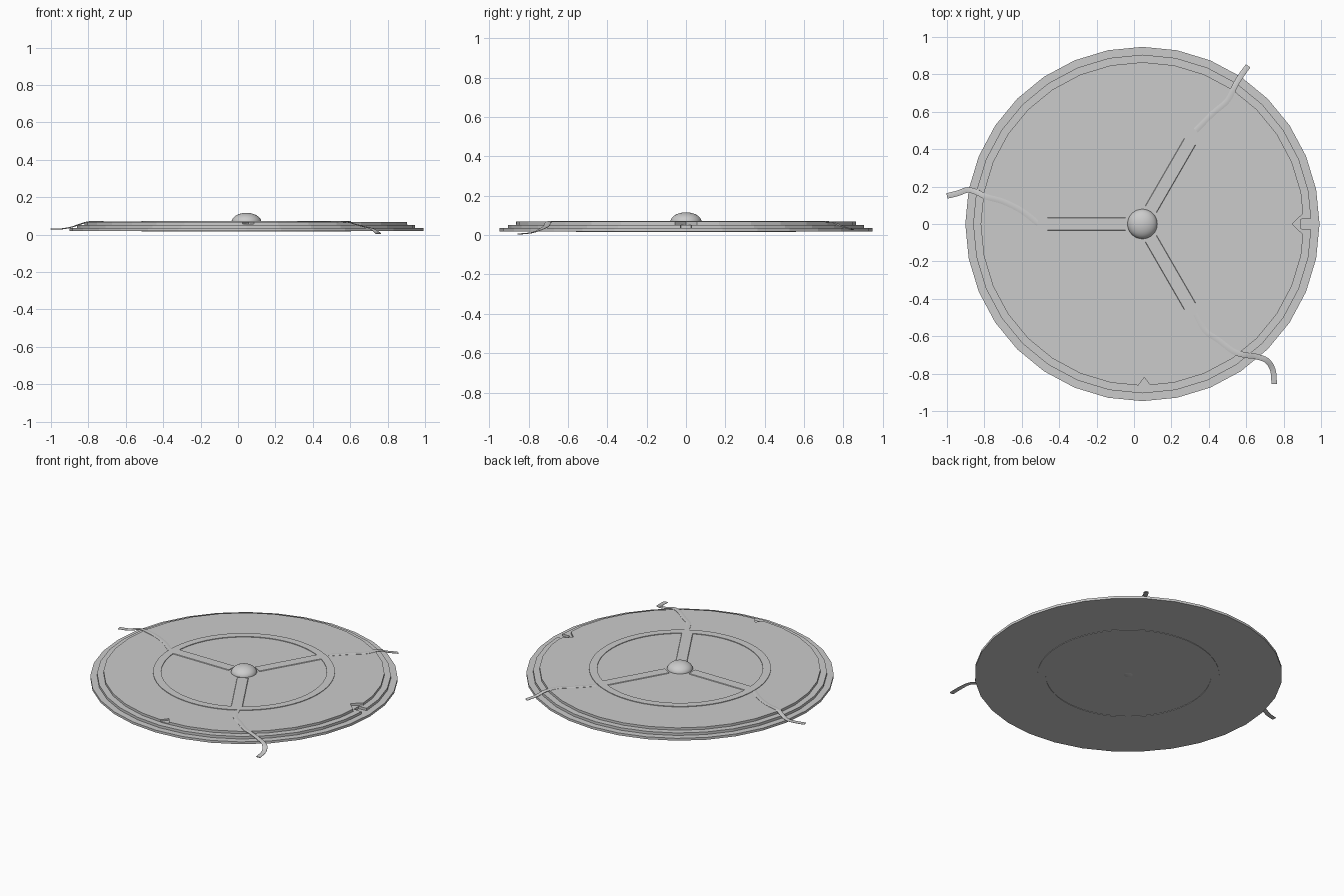
import bpy, bmesh, math
from mathutils import Vector

if "Cube" in bpy.data.objects:
    bpy.data.objects.remove(bpy.data.objects["Cube"])

CX = 0.045   # disc centre in x


def finish(name, bm):
    bmesh.ops.recalc_face_normals(bm, faces=bm.faces)
    me = bpy.data.meshes.new(name)
    bm.to_mesh(me)
    bm.free()
    ob = bpy.data.objects.new(name, me)
    bpy.context.collection.objects.link(ob)
    return ob


def lathe(name, profile, sides, closed=False):
    """Revolve (radius, z) points around the disc centre."""
    bm = bmesh.new()
    rings = []
    for r, z in profile:
        rings.append([bm.verts.new((CX + r * math.cos(2 * math.pi * i / sides),
                                    r * math.sin(2 * math.pi * i / sides), z))
                      for i in range(sides)])
    pairs = list(zip(rings, rings[1:]))
    if closed:
        pairs.append((rings[-1], rings[0]))
    else:
        bm.faces.new(rings[0])
        bm.faces.new(rings[-1])
    for a, b in pairs:
        for i in range(sides):
            j = (i + 1) % sides
            bm.faces.new((a[i], a[j], b[j], b[i]))
    return finish(name, bm)


def prism(name, outline, z0, z1):
    bm = bmesh.new()
    lo = [bm.verts.new((x, y, z0)) for x, y in outline]
    hi = [bm.verts.new((x, y, z1)) for x, y in outline]
    bm.faces.new(lo)
    bm.faces.new(hi)
    for i in range(len(lo)):
        j = (i + 1) % len(lo)
        bm.faces.new((lo[i], lo[j], hi[j], hi[i]))
    return finish(name, bm)


def strap(name, pts, width=0.032, thick=0.006, steps=4):
    """Flat flexible strip swept along a smoothed path."""
    p = [Vector(q) for q in pts]
    p = [2 * p[0] - p[1]] + p + [2 * p[-1] - p[-2]]
    path = []
    for i in range(1, len(p) - 2):
        a, b, c, d = p[i - 1:i + 3]
        for s in range(steps):
            t = s / steps
            path.append(0.5 * (2 * b + (c - a) * t + (2 * a - 5 * b + 4 * c - d) * t * t
                               + (3 * b - a - 3 * c + d) * t ** 3))
    path.append(p[-2])
    bm = bmesh.new()
    rings = []
    for i, c in enumerate(path):
        d = path[min(i + 1, len(path) - 1)] - path[max(i - 1, 0)]
        side = Vector((-d.y, d.x, 0)).normalized()
        up = d.cross(side).normalized()
        ring = []
        for k in range(8):
            an = math.pi * (k + 0.5) / 4
            ring.append(bm.verts.new(c + side * math.cos(an) * width / 2
                                     + up * math.sin(an) * thick / 2))
        rings.append(ring)
    for a, b in zip(rings, rings[1:]):
        for k in range(8):
            m = (k + 1) % 8
            bm.faces.new((a[k], a[m], b[m], b[k]))
    bm.faces.new(rings[0])
    bm.faces.new(rings[-1])
    return finish(name, bm)


# Three-tier disc
disc = lathe("stepped_disc", [(0.947, 0.019), (0.947, 0.035), (0.905, 0.035),
                              (0.905, 0.052), (0.865, 0.052), (0.865, 0.068)], 32)

# Chips broken out of the rim
chips = [prism("chip_cutter_upper", [(0.845, 0), (0.93, -0.08), (0.93, 0.08)], 0.0525, 0.1),
         prism("chip_cutter_lower", [(0.89, -0.025), (0.96, -0.03), (0.96, 0.03),
                                     (0.89, 0.025)], 0.0355, 0.1),
         prism("chip_cutter_front", [(0.055, -0.82), (0.10, -0.88), (0.01, -0.88)],
               0.057, 0.1)]
for c in chips:
    c.hide_render = True
    c.hide_set(True)
    mod = disc.modifiers.new(c.name, 'BOOLEAN')
    mod.operation = 'DIFFERENCE'
    mod.object = c
    mod.solver = 'EXACT'

# Raised ring passing through the disc
lathe("inner_ring", [(0.51, 0.016), (0.56, 0.016), (0.56, 0.072), (0.51, 0.072)], 64, True)

# Three spokes with slightly sloped sides
for i, deg in enumerate((60, 180, 300)):
    a = math.radians(deg)
    bm = bmesh.new()
    bmesh.ops.create_cube(bm, size=1)
    for v in bm.verts:
        w = 0.066 if v.co.z > 0 else 0.076
        x, y = (0.09 if v.co.x < 0 else 0.52), v.co.y * w
        z = 0.072 if v.co.z > 0 else 0.064
        v.co = (CX + x * math.cos(a) - y * math.sin(a), x * math.sin(a) + y * math.cos(a), z)
    finish("spoke_%d" % (i + 1), bm)

# Central dome
bpy.ops.mesh.primitive_uv_sphere_add(segments=32, ring_count=16, radius=1,
                                     location=(CX, 0, 0.066))
dome = bpy.context.object
dome.name = "centre_dome"
dome.scale = (0.08, 0.08, 0.05)
bpy.ops.object.shade_smooth()

# Straps draping over the rim
straps = {
    "left_strap": [(-0.51, 0, 0.068), (-0.6, 0.07, 0.068), (-0.7, 0.12, 0.068),
                   (-0.79, 0.145, 0.069), (-0.84, 0.17, 0.057), (-0.89, 0.182, 0.04),
                   (-0.94, 0.165, 0.031), (-1.0, 0.15, 0.03)],
    "back_strap": [(0.33, 0.5, 0.068), (0.42, 0.59, 0.068), (0.5, 0.66, 0.068),
                   (0.54, 0.74, 0.066), (0.57, 0.79, 0.045), (0.61, 0.845, 0.028)],
    "front_strap": [(0.33, -0.48, 0.068), (0.38, -0.57, 0.068), (0.45, -0.62, 0.068),
                    (0.53, -0.68, 0.069), (0.59, -0.70, 0.066), (0.65, -0.708, 0.048),
                    (0.71, -0.73, 0.033), (0.742, -0.78, 0.013), (0.75, -0.855, 0.005)],
}
for name, pts in straps.items():
    ob = strap(name, pts)
    bpy.context.view_layer.objects.active = ob
    bpy.ops.object.select_all(action='DESELECT')
    ob.select_set(True)
    bpy.ops.object.shade_smooth_by_angle(angle=math.radians(60))
